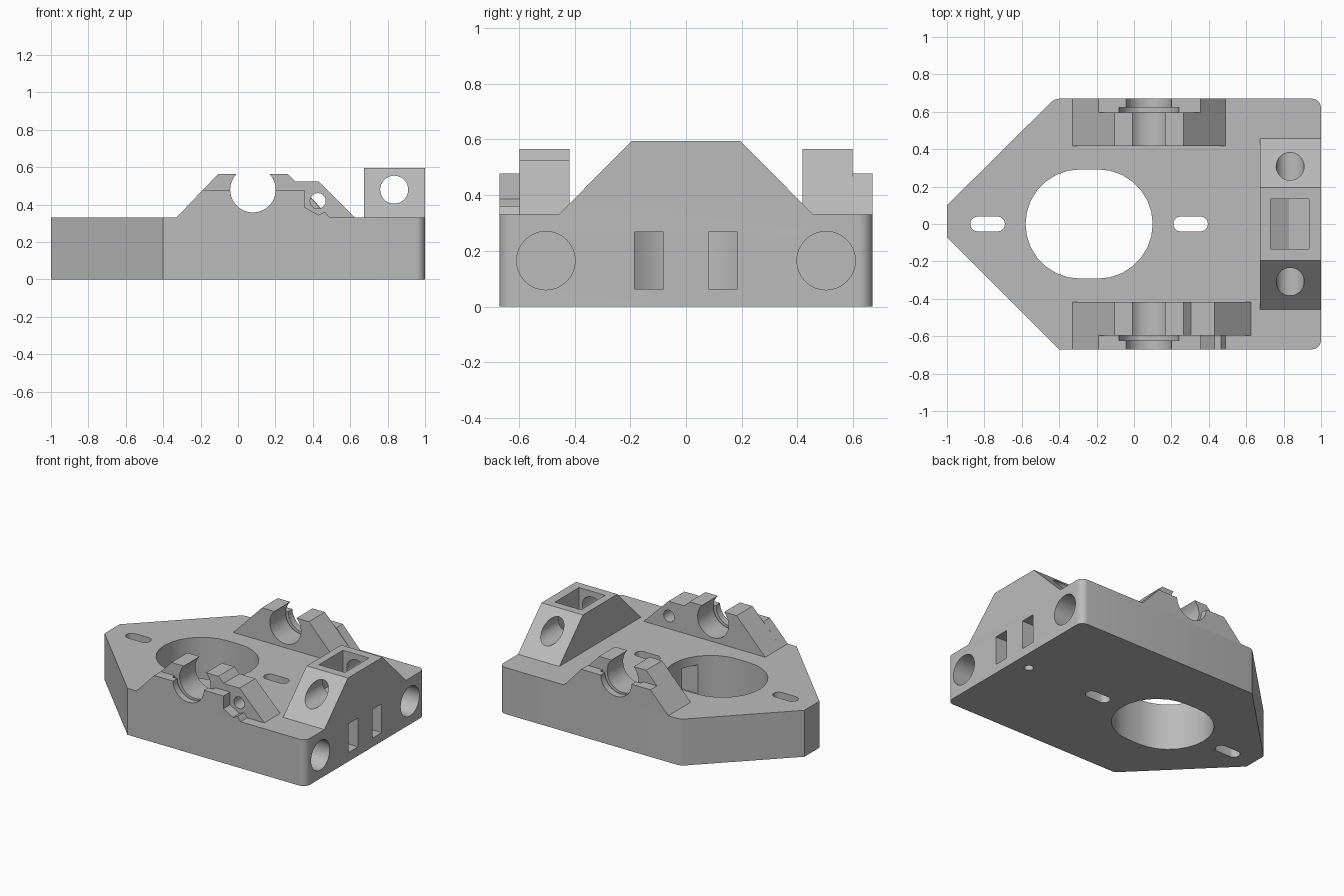
import bpy, bmesh, math

if "Cube" in bpy.data.objects:
    bpy.data.objects.remove(bpy.data.objects["Cube"])

grey = bpy.data.materials.new("plain grey")
grey.use_nodes = True
grey.diffuse_color = (0.5, 0.5, 0.5, 1)
grey.node_tree.nodes["Principled BSDF"].inputs["Base Color"].default_value = (0.5, 0.5, 0.5, 1)

PLACE = {"X": lambda u, v, t: (t, u, v),
         "Y": lambda u, v, t: (u, t, v),
         "Z": lambda u, v, t: (u, v, t)}


def prism(name, outline, axis, start, end):
    """Extrude a 2D outline along an axis."""
    bm = bmesh.new()
    face = bm.faces.new([bm.verts.new(PLACE[axis](u, v, start)) for u, v in outline])
    moved = bmesh.ops.extrude_face_region(bm, geom=[face])["geom"]
    bmesh.ops.translate(bm, vec=PLACE[axis](0, 0, end - start),
                        verts=[g for g in moved if isinstance(g, bmesh.types.BMVert)])
    bmesh.ops.recalc_face_normals(bm, faces=bm.faces)
    mesh = bpy.data.meshes.new(name)
    bm.to_mesh(mesh)
    bm.free()
    mesh.materials.append(grey)
    obj = bpy.data.objects.new(name, mesh)
    bpy.context.collection.objects.link(obj)
    return obj


def arc(u, v, r, a0, a1, steps):
    angles = [math.radians(a0 + (a1 - a0) * i / steps) for i in range(steps + 1)]
    return [(u + r * math.cos(a), v + r * math.sin(a)) for a in angles]


def circle(u, v, r, n=32):
    return arc(u, v, r, 0, 360, n)[:-1]


def stadium(u0, u1, r, n=10):
    """Rounded slot along x, between extreme ends u0 and u1."""
    return arc(u1 - r, 0, r, -90, 90, n) + arc(u0 + r, 0, r, 90, 270, n)


def box(u0, u1, v0, v1):
    return [(u0, v0), (u1, v0), (u1, v1), (u0, v1)]


def activate(obj):
    bpy.ops.object.select_all(action="DESELECT")
    obj.select_set(True)
    bpy.context.view_layer.objects.active = obj


def cut(obj, *cutters):
    """Subtract (outline, axis, start, end) prisms from an object."""
    activate(obj)
    for spec in cutters:
        tool = prism("cutter", *spec)
        tool.hide_render = True
        mod = obj.modifiers.new("cut", "BOOLEAN")
        mod.operation = "DIFFERENCE"
        mod.solver = "EXACT"
        mod.object = tool
        bpy.ops.object.modifier_apply(modifier=mod.name)
        bpy.data.objects.remove(tool)
    bpy.ops.object.shade_smooth_by_angle(angle=math.radians(25))


DECK = 0.33
SIDE = 0.67

# Base plate with a pointed end and two rounded corners
outline = [(-1, 0.1), (-1, -0.07), (-0.4, -SIDE)]
outline += arc(0.95, -0.62, 0.05, -90, 0, 8) + arc(0.95, 0.62, 0.05, 0, 90, 8)
outline += [(-0.4, SIDE), (-0.425, 0.665), (-0.445, 0.65)]
base = prism("base_plate", outline, "Z", 0, DECK)
cuts = [(stadium(-0.58, 0.10, 0.292, 14), "Z", -0.1, 0.5),
        (stadium(-0.875, -0.69, 0.04), "Z", -0.1, 0.5),
        (stadium(0.21, 0.395, 0.04), "Z", -0.1, 0.5),
        (circle(0.88, 0, 0.03, 16), "Z", -0.1, 0.12)]
for s in (-1, 1):
    cuts.append((circle(s * 0.503, 0.165, 0.105), "X", 0, 1.1))
    cuts.append((box(s * 0.08, s * 0.185, 0.063, 0.267), "X", -0.15, 1.1))
cut(base, *cuts)

# Tower with sloped sides, a cross bore and a top pocket
tower = prism("tensioner_tower", [(-0.458, DECK), (0.458, DECK), (0.194, 0.595), (-0.194, 0.595)],
              "X", 0.675, 1)
cut(tower,
    ([(0.73, 0.4), (0.83, 0.345), (0.935, 0.345), (0.935, 0.7), (0.73, 0.7)], "Y", -0.135, 0.135),
    (circle(0.835, 0.48, 0.075), "Y", -0.6, 0.6))

# Bearing mounts: tall inner block and lower outer lip on each side
CX, CZ, R = 0.08, 0.48, 0.122
left_part = [(-0.33, DECK), (-0.105, 0.565), (0.265, 0.565)]
inner = {"front": left_part + [(0.305, 0.525), (0.43, 0.525), (0.625, DECK)],
         "back": left_part + [(0.49, DECK)]}
lip_left = [(-0.33, DECK), (-0.19, 0.477), (0.355, 0.477)]
lip = {"front": lip_left + [(0.355, 0.387), (0.43, 0.345), (0.465, 0.362), (0.49, DECK)],
       "back": lip_left + [(0.49, DECK)]}
for side, s in (("front", -1), ("back", 1)):
    block = prism(side + "_mount_block", inner[side], "Y", s * 0.418, s * 0.597)
    block_cuts = [(circle(CX, CZ, R), "Y", -1, 1)]
    if side == "front":
        block_cuts.append((circle(0.427, 0.42, 0.042, 16), "Y", -1, 0))
    cut(block, *block_cuts)
    rim = prism(side + "_mount_lip", lip[side], "Y", s * 0.597, s * SIDE)
    rim_cuts = [(circle(CX, CZ, R), "Y", -1, 1),
                (circle(CX, CZ, 0.16), "Y", s * 0.59, s * 0.622)]
    if side == "front":
        rim_cuts.append((circle(0.427, 0.42, 0.042, 16), "Y", -1, 0))
    cut(rim, *rim_cuts)
